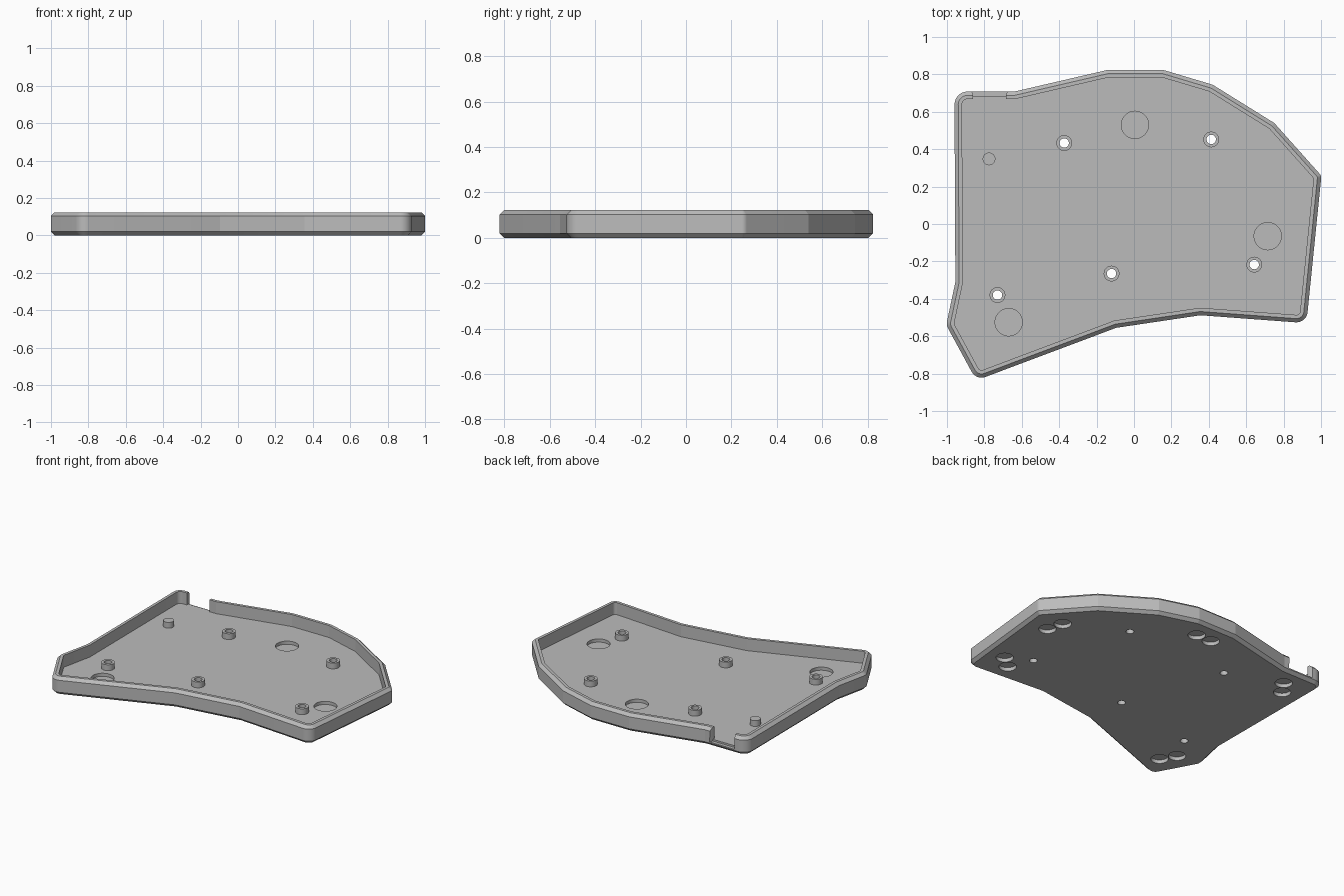
import bpy, bmesh, math
from mathutils import Vector

cube = bpy.data.objects.get("Cube")
if cube:
    bpy.data.objects.remove(cube, do_unlink=True)

HEIGHT, FLOOR, CHAMFER, WALL = 0.123, 0.04, 0.02, 0.04

grey = bpy.data.materials.new("case grey")
grey.use_nodes = True
grey.diffuse_color = (0.5, 0.5, 0.5, 1)
grey.node_tree.nodes["Principled BSDF"].inputs["Base Color"].default_value = (0.5, 0.5, 0.5, 1)

# Outline corners, counter-clockwise: x, y, corner radius
OUTLINE = [
    (-0.96, 0.708, 0.07), (-0.955, -0.31, 0), (-1.004, -0.54, 0.06),
    (-0.843, -0.836, 0.06), (-0.095, -0.555, 0), (0.355, -0.488, 0),
    (0.922, -0.53, 0.06), (1.002, 0.258, 0.03), (0.75, 0.54, 0),
    (0.42, 0.745, 0), (0.155, 0.824, 0), (-0.14, 0.824, 0), (-0.64, 0.708, 0),
]


def inset_outline(inset, steps=12):
    """Outline moved inwards, with its rounded corners drawn as arcs."""
    corners = [Vector(p[:2]) for p in OUTLINE]
    count = len(corners)
    dirs = [(corners[(i + 1) % count] - corners[i]).normalized() for i in range(count)]
    ring = []
    for i, corner in enumerate(corners):
        d_in, d_out = dirs[i - 1], dirs[i]
        n_in, n_out = Vector((-d_in.y, d_in.x)), Vector((-d_out.y, d_out.x))
        mitre = (n_in + n_out) / (1 + n_in.dot(n_out))
        radius = OUTLINE[i][2]
        if radius == 0:
            ring.append(corner + mitre * inset)
            continue
        radius = max(radius - inset, 0.004)
        centre = corner + mitre * (inset + radius)
        start = math.atan2(-n_in.y, -n_in.x)
        turn = d_in.angle(d_out)
        for s in range(steps + 1):
            a = start + turn * s / steps
            ring.append(centre + radius * Vector((math.cos(a), math.sin(a))))
    return ring


def circle(x, y, radius, sides=48):
    return [Vector((x + radius * math.cos(math.tau * i / sides),
                    y + radius * math.sin(math.tau * i / sides))) for i in range(sides)]


def loft(name, levels, closed_loop=False):
    """Bridge (ring, z) levels; cap both ends unless the profile closes on itself."""
    bm = bmesh.new()
    rings = [[bm.verts.new((p.x, p.y, z)) for p in ring] for ring, z in levels]
    pairs = list(zip(rings, rings[1:]))
    if closed_loop:
        pairs.append((rings[-1], rings[0]))
    else:
        bm.faces.new(rings[0][::-1])
        bm.faces.new(rings[-1])
    for a, b in pairs:
        for i in range(len(a)):
            j = (i + 1) % len(a)
            bm.faces.new((a[i], a[j], b[j], b[i]))
    bmesh.ops.recalc_face_normals(bm, faces=bm.faces)
    mesh = bpy.data.meshes.new(name)
    bm.to_mesh(mesh)
    bm.free()
    mesh.materials.append(grey)
    obj = bpy.data.objects.new(name, mesh)
    bpy.context.collection.objects.link(obj)
    return obj


def smooth(obj):
    bpy.ops.object.select_all(action='DESELECT')
    obj.select_set(True)
    bpy.context.view_layer.objects.active = obj
    bpy.ops.object.shade_smooth_by_angle(angle=math.radians(10))


def cut(target, cutter):
    cutter.hide_render = True
    mod = target.modifiers.new("cut", 'BOOLEAN')
    mod.operation, mod.solver, mod.object = 'DIFFERENCE', 'EXACT', cutter
    bpy.context.view_layer.objects.active = target
    bpy.ops.object.modifier_apply(modifier=mod.name)
    bpy.data.objects.remove(cutter, do_unlink=True)


# Tray: chamfered outer wall, flat rim, inner wall and floor
tray = loft("tray", [
    (inset_outline(CHAMFER), 0), (inset_outline(0), CHAMFER),
    (inset_outline(0), HEIGHT - CHAMFER), (inset_outline(CHAMFER), HEIGHT),
    (inset_outline(WALL), HEIGHT), (inset_outline(WALL), FLOOR),
])

# Cable opening in the back wall, flared outwards
gap = [Vector(p) for p in [(-0.86, 0.6), (-0.685, 0.6), (-0.685, 0.688),
                           (-0.66, 0.76), (-0.885, 0.76), (-0.86, 0.688)]]
cut(tray, loft("gap_cutter", [(gap, FLOOR), (gap, 0.2)]))
step = [Vector(p) for p in [(-0.86, 0.685), (-0.685, 0.685), (-0.66, 0.76), (-0.885, 0.76)]]
cut(tray, loft("step_cutter", [(step, 0.028), (step, 0.06)]))

# Round recesses in the floor
for x, y in [(0.005, 0.53), (0.715, -0.065), (-0.67, -0.525)]:
    ring = circle(x, y, 0.073)
    cut(tray, loft("recess_cutter", [(ring, 0.018), (ring, 0.06)]))

# Paired pockets under the tray: centre and direction of each pair
for x, y, angle in [(0.815, 0.2, 106), (0.762, -0.34, 41), (0.005, 0.687, 0),
                    (-0.775, 0.53, 55), (-0.787, -0.603, 121)]:
    for side in (-1, 1):
        a = math.radians(angle)
        ring = circle(x + side * 0.058 * math.cos(a), y + side * 0.058 * math.sin(a), 0.055)
        cut(tray, loft("pocket_cutter", [(ring, -0.02), (ring, 0.025)]))

# Screw bosses with holes through the floor
for i, (x, y) in enumerate([(-0.373, 0.433), (0.413, 0.452), (0.643, -0.217),
                            (-0.12, -0.265), (-0.73, -0.38)]):
    outer, hole = circle(x, y, 0.042), circle(x, y, 0.025)
    cut(tray, loft("hole_cutter", [(hole, -0.02), (hole, 0.06)]))
    smooth(loft(f"screw_boss_{i + 1}", [(outer, FLOOR), (outer, 0.08), (hole, 0.08), (hole, FLOOR)],
                closed_loop=True))

# Plain support peg
peg = circle(-0.775, 0.348, 0.034)
smooth(loft("support_peg", [(peg, FLOOR), (peg, 0.08)]))
smooth(tray)
